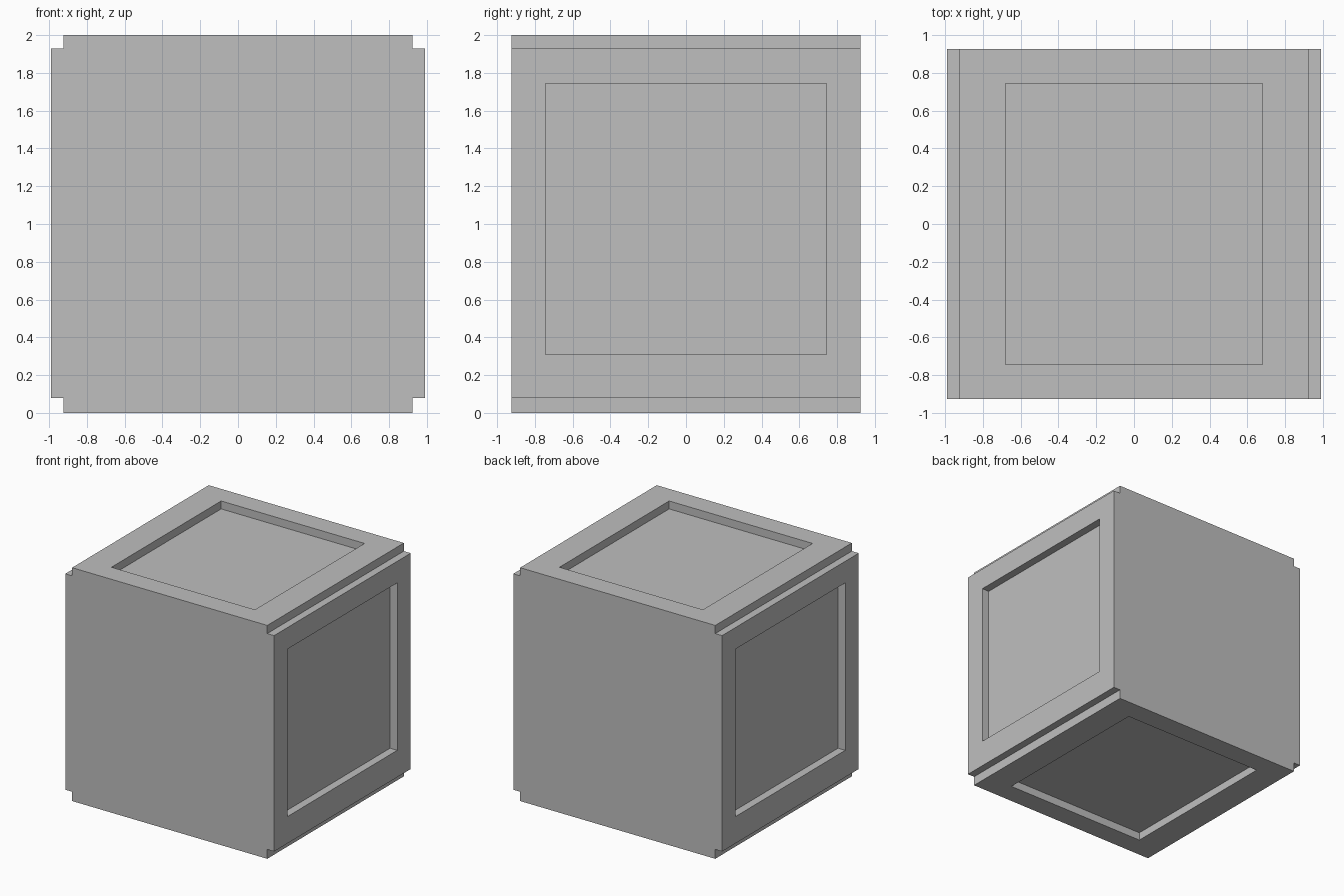
import bpy, bmesh
from math import copysign
from mathutils import Vector

default = bpy.data.objects.get("Cube")
if default:
    bpy.data.objects.remove(default, do_unlink=True)

HALF_DEPTH = 0.925
RECESS = 0.068

# Single plain grey
grey = bpy.data.materials.new("light_grey")
grey.use_nodes = True
colour = (0.52, 0.52, 0.52, 1)
grey.diffuse_color = colour
grey.node_tree.nodes["Principled BSDF"].inputs["Base Color"].default_value = colour

# Notched square outline, extruded from front to back
right = [(0.925, 0), (0.925, 0.08), (0.99, 0.08),
         (0.99, 1.93), (0.925, 1.93), (0.925, 2)]
outline = right + [(-x, z) for x, z in reversed(right)]

bm = bmesh.new()
front = bm.faces.new([bm.verts.new((x, -HALF_DEPTH, z)) for x, z in outline])
back = bmesh.ops.extrude_face_region(bm, geom=[front], use_keep_orig=True)
moved = [v for v in back["geom"] if isinstance(v, bmesh.types.BMVert)]
bmesh.ops.translate(bm, verts=moved, vec=(0, 2 * HALF_DEPTH, 0))
bmesh.ops.recalc_face_normals(bm, faces=bm.faces)

# Sunken panels on the top, bottom, left and right
panels = [f for f in bm.faces if f.calc_area() > 2 and abs(f.normal.y) < 0.5]
for panel in panels:
    normal = Vector(panel.normal)
    bmesh.ops.inset_individual(bm, faces=[panel], thickness=0.18)
    for v in panel.verts:
        v.co.y = copysign(0.743, v.co.y)
        if abs(normal.z) > 0.5:
            v.co.x = copysign(0.68, v.co.x)
        else:
            v.co.z = 1.745 if v.co.z > 1 else 0.31
    floor = bmesh.ops.extrude_discrete_faces(bm, faces=[panel])["faces"][0]
    bmesh.ops.translate(bm, verts=floor.verts, vec=-RECESS * normal)

bmesh.ops.recalc_face_normals(bm, faces=bm.faces)
mesh = bpy.data.meshes.new("panelled_block")
bm.to_mesh(mesh)
bm.free()
mesh.materials.append(grey)
block = bpy.data.objects.new("panelled_block", mesh)
bpy.context.collection.objects.link(block)
